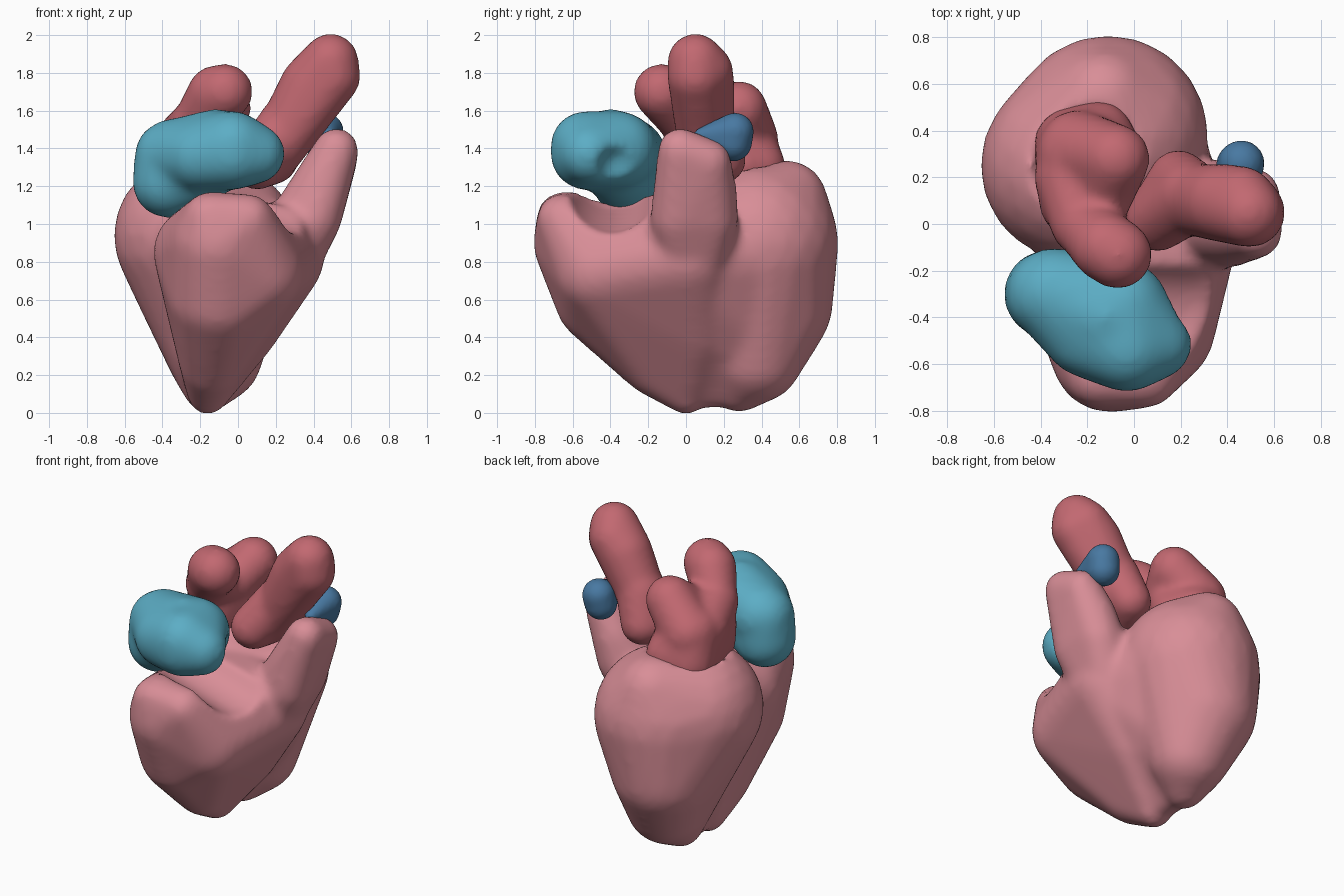
import bpy, bmesh
from mathutils import Matrix

if "Cube" in bpy.data.objects:
    bpy.data.objects.remove(bpy.data.objects["Cube"], do_unlink=True)


def material(name, r, g, b):
    m = bpy.data.materials.new(name)
    m.use_nodes = True
    m.diffuse_color = (r, g, b, 1)
    m.node_tree.nodes["Principled BSDF"].inputs["Base Color"].default_value = (r, g, b, 1)
    return m


pink = material("muscle pink", 0.69, 0.27, 0.31)
red = material("vessel red", 0.54, 0.14, 0.165)
teal = material("chamber teal", 0.107, 0.42, 0.56)
blue = material("pouch blue", 0.065, 0.19, 0.36)


def hull_mesh(name, groups):
    """Each group of spheres (x, y, z, radius) becomes one convex hull."""
    out = bmesh.new()
    for group in groups:
        bm = bmesh.new()
        for x, y, z, r in group:
            bmesh.ops.create_icosphere(bm, subdivisions=3, radius=r,
                                       matrix=Matrix.Translation((x, y, z)))
        pts = [v.co.copy() for v in bm.verts]
        bm.free()
        bm = bmesh.new()
        for p in pts:
            bm.verts.new(p)
        bmesh.ops.convex_hull(bm, input=bm.verts[:])
        loose = [v for v in bm.verts if not v.link_faces]
        bmesh.ops.delete(bm, geom=loose, context='VERTS')
        bmesh.ops.recalc_face_normals(bm, faces=bm.faces[:])
        tmp = bpy.data.meshes.new("tmp")
        bm.to_mesh(tmp)
        bm.free()
        out.from_mesh(tmp)
        bpy.data.meshes.remove(tmp)
    me = bpy.data.meshes.new(name)
    out.to_mesh(me)
    out.free()
    return me


def add_object(name, me):
    ob = bpy.data.objects.new(name, me)
    bpy.context.scene.collection.objects.link(ob)
    return ob


def blob(name, mat, groups, dents=(), voxel=0.022, rounds=12):
    """Fuse the hulls, scoop out the dents and relax the surface."""
    ob = add_object(name, hull_mesh(name, groups))

    def fuse():
        mod = ob.modifiers.new("fuse", 'REMESH')
        mod.mode = 'VOXEL'
        mod.voxel_size = voxel

    fuse()
    cutters = []
    for dent in dents:
        cut = add_object("dent_cutter", hull_mesh("dent_cutter", [dent]))
        cut.hide_render = True
        mod = ob.modifiers.new("dent", 'BOOLEAN')
        mod.operation = 'DIFFERENCE'
        mod.object = cut
        cutters.append(cut)
    if cutters:
        fuse()
    relax = ob.modifiers.new("relax", 'SMOOTH')
    relax.factor = 0.5
    relax.iterations = rounds
    # Bake the modifiers so the cutters can go
    dg = bpy.context.evaluated_depsgraph_get()
    baked = bpy.data.meshes.new_from_object(ob.evaluated_get(dg))
    ob.modifiers.clear()
    ob.data = baked
    for cut in cutters:
        bpy.data.objects.remove(cut, do_unlink=True)
    baked.materials.clear()
    baked.materials.append(mat)
    for p in baked.polygons:
        p.use_smooth = True
        p.material_index = 0


# Muscle body: rear lobe, front lobe, the web between them and the raised horn
rear_lobe = [(-0.25, 0.25, 0.94, 0.41), (-0.11, 0.38, 0.9, 0.43),
             (-0.13, 0.53, 1.12, 0.22), (-0.16, 0.45, 0.58, 0.33),
             (-0.12, 0.37, 0.3, 0.25), (-0.16, 0.28, 0.13, 0.13)]
front_lobe = [(-0.1, -0.55, 0.9, 0.26), (0.1, -0.45, 0.75, 0.25),
              (-0.15, -0.65, 1.03, 0.14), (0.05, -0.65, 1.02, 0.14),
              (-0.2, -0.3, 0.85, 0.25), (0.2, 0, 0.83, 0.26),
              (-0.1, 0, 0.9, 0.26), (-0.1, -0.43, 0.62, 0.27),
              (-0.14, -0.17, 0.26, 0.17), (0, 0.05, 0.45, 0.21),
              (-0.16, 0, 0.1, 0.11)]
web = [(0.17, 0, 0.8, 0.24), (-0.1, 0.38, 0.85, 0.39), (0, 0.05, 0.45, 0.19),
       (-0.13, 0.4, 0.4, 0.25), (-0.16, 0.02, 0.12, 0.1), (-0.16, 0.28, 0.13, 0.1)]
horn = [(0.52, -0.03, 1.39, 0.12), (0.51, 0.12, 1.33, 0.12),
        (0.44, -0.02, 1.2, 0.15), (0.43, 0.13, 1.18, 0.14),
        (0.4, -0.04, 1.03, 0.15), (0.38, 0.13, 1.03, 0.15), (0.2, 0.03, 0.75, 0.2)]
blob("heart_body", pink, [rear_lobe, front_lobe, web, horn],
     dents=[[(-0.2, 0.25, 1.4, 0.26)],
            [(0.3, -0.4, 1.2, 0.25), (-0.1, -0.38, 1.3, 0.24)]])

# Main artery leaning to the left
blob("main_artery", red,
     [[(0.1, 0.02, 1.32, 0.14), (0.19, 0.19, 1.34, 0.13), (0.25, 0.12, 1.52, 0.15)],
      [(0.2, 0.1, 1.38, 0.14), (0.28, 0.11, 1.55, 0.15), (0.39, 0.09, 1.73, 0.17),
       (0.49, 0.05, 1.86, 0.15), (0.5, 0.05, 1.78, 0.15), (0.46, 0.1, 1.81, 0.15)]])

# Forked vessel rising from the rear lobe
blob("forked_vessel", red,
     [[(-0.27, 0.34, 1.28, 0.16), (-0.15, 0.38, 1.3, 0.15),
       (-0.25, 0.3, 1.45, 0.17), (-0.25, 0.1, 1.43, 0.16),
       (-0.09, 0.28, 1.3, 0.14), (-0.24, 0.08, 1.3, 0.15), (-0.13, 0.15, 1.5, 0.13)],
      [(-0.27, 0.2, 1.45, 0.16), (-0.22, 0, 1.53, 0.14), (-0.14, 0.08, 1.53, 0.12)],
      [(-0.22, 0, 1.53, 0.13), (-0.12, -0.1, 1.69, 0.15), (-0.07, -0.13, 1.7, 0.15)],
      [(-0.24, 0.32, 1.45, 0.17), (-0.08, 0.28, 1.61, 0.15), (-0.13, 0.15, 1.52, 0.14)]])

# Upper front chamber
blob("upper_chamber", teal,
     [[(-0.37, -0.3, 1.22, 0.19), (-0.36, -0.3, 1.36, 0.19),
       (-0.12, -0.4, 1.41, 0.2), (-0.2, -0.35, 1.28, 0.18)],
      [(-0.34, -0.3, 1.36, 0.2), (-0.06, -0.36, 1.39, 0.21), (-0.2, -0.47, 1.36, 0.19),
       (-0.03, -0.53, 1.41, 0.19), (-0.03, -0.53, 1.37, 0.19), (0.09, -0.51, 1.37, 0.16)]],
     dents=[[(0.24, -0.34, 1.3, 0.13)]])

# Small pouch behind the horn
blob("small_pouch", blue,
     [[(0.46, 0.26, 1.49, 0.1), (0.45, 0.25, 1.43, 0.1), (0.48, 0.08, 1.47, 0.04)]],
     voxel=0.015, rounds=5)
